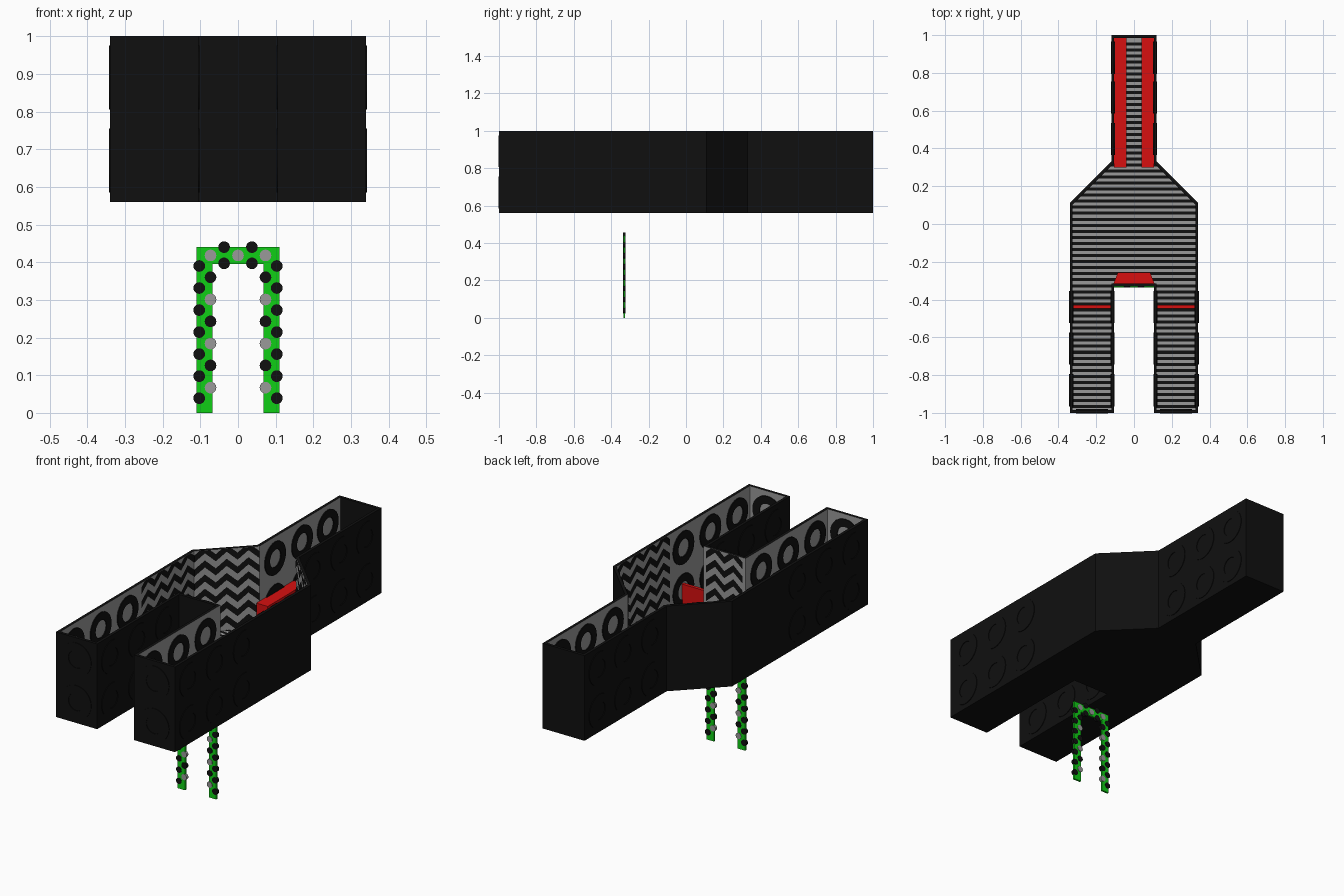
import bpy, bmesh, math
from mathutils import Matrix, Vector

cube = bpy.data.objects.get("Cube")
if cube:
    bpy.data.objects.remove(cube, do_unlink=True)

BOTTOM, TOP, T = 0.56, 1.0, 0.015
FLOOR = BOTTOM + T


def material(name, rgb):
    m = bpy.data.materials.new(name)
    m.use_nodes = True
    color = (*rgb, 1)
    m.diffuse_color = color
    m.node_tree.nodes["Principled BSDF"].inputs["Base Color"].default_value = color
    return m


BLACK = material("black", (0.005, 0.005, 0.005))
GREY = material("grey", (0.32, 0.32, 0.32))
RED = material("red", (0.68, 0.005, 0.005))
GREEN = material("green", (0.005, 0.62, 0.008))


def finish(bm, name, mats, mirror=False):
    me = bpy.data.meshes.new(name)
    bm.to_mesh(me)
    bm.free()
    for m in mats:
        me.materials.append(m)
    ob = bpy.data.objects.new(name, me)
    bpy.context.collection.objects.link(ob)
    if mirror:
        ob.modifiers.new("mirror", 'MIRROR').use_axis = (True, False, False)
    return ob


def add_prism(bm, points, z0, z1, matrix=Matrix()):
    """Extrude a flat outline from z0 to z1."""
    face = bm.faces.new([bm.verts.new(matrix @ Vector((x, y, z0))) for x, y in points])
    geom = bmesh.ops.extrude_face_region(bm, geom=[face], use_keep_orig=True)["geom"]
    verts = [g for g in geom if isinstance(g, bmesh.types.BMVert)]
    bmesh.ops.translate(bm, verts=verts, vec=matrix.to_3x3() @ Vector((0, 0, z1 - z0)))
    bmesh.ops.recalc_face_normals(bm, faces=bm.faces)


def rect(x0, x1, y0, y1):
    return [(x0, y0), (x1, y0), (x1, y1), (x0, y1)]


def wall_frame(p, q):
    """Local x runs along the wall, y up, z into the room."""
    along = Vector((q[0] - p[0], q[1] - p[1], 0)).normalized()
    up = Vector((0, 0, 1))
    m = Matrix((along, up, along.cross(up))).transposed().to_4x4()
    m.translation = (p[0], p[1], FLOOR)
    return m


# Open fork-shaped trough: black outside, grey inside
right_half = [(0.105, -0.33), (0.105, -1), (0.34, -1), (0.34, 0.11), (0.12, 0.33), (0.12, 1)]
outline = right_half + [(-x, y) for x, y in reversed(right_half)]
bm = bmesh.new()
add_prism(bm, outline, BOTTOM, TOP)
top = max(bm.faces, key=lambda f: f.calc_center_median().z)
bmesh.ops.inset_region(bm, faces=[top], thickness=T, use_even_offset=True)
floor = bmesh.ops.extrude_discrete_faces(bm, faces=[top])["faces"][0]
bmesh.ops.translate(bm, verts=floor.verts, vec=(0, 0, FLOOR - TOP))
for edge in floor.edges:
    for f in edge.link_faces:
        if f.calc_center_median().y < 0.9:
            f.material_index = 1
finish(bm, "trough", [BLACK, GREY])


# Black stripes across the floor
def half_width(y):
    return min(0.325, max(0.105, 0.325 - (y - 0.104)))


bm = bmesh.new()
STEP = 0.032
for i in range(61):
    y0 = -0.975 + i * STEP
    y1 = y0 + STEP / 2
    inner = 0.12 if y0 < -0.33 else 0
    pts = [(inner, y0), (half_width(y0), y0), (half_width(y1), y1), (inner, y1)]
    bm.faces.new([bm.verts.new((x, y, FLOOR + 0.003)) for x, y in pts])
finish(bm, "floor_stripes", [BLACK], mirror=True)

# Zigzag bands on the walls of the wide middle room
corner, neck = (-0.325, 0.104), (-0.105, 0.324)
panels = [((-0.325, -0.33), corner), (corner, neck), ((0, -0.315), (-0.105, -0.315))]
PERIOD, RISE, HALF = 0.073, 0.045, 0.052
bm = bmesh.new()
for p, q in panels:
    length = math.dist(p, q)
    count = max(1, round(length / HALF))
    du = length / count
    panel = bmesh.new()
    for row in range(-1, 7):
        for c in range(count):
            a = row * PERIOD + RISE * (c % 2)
            b = row * PERIOD + RISE * ((c + 1) % 2)
            w = PERIOD / 2
            pts = [(c * du, a), (c * du + du, b), (c * du + du, b + w), (c * du, a + w)]
            panel.faces.new([panel.verts.new((u, v, 0.003)) for u, v in pts])
    for height, side in ((0, -1), (TOP - FLOOR, 1)):
        geom = panel.verts[:] + panel.edges[:] + panel.faces[:]
        bmesh.ops.bisect_plane(panel, geom=geom, plane_co=(0, height, 0),
                               plane_no=(0, side, 0), clear_outer=True)
    panel.transform(wall_frame(p, q))
    me = bpy.data.meshes.new("zigzag_panel")
    panel.to_mesh(me)
    panel.free()
    bm.from_mesh(me)
    bpy.data.meshes.remove(me)
finish(bm, "wall_zigzags", [BLACK], mirror=True)


# Black rings set through the walls of the three arms
def add_ring(bm, matrix, outer=0.085, inner=0.045, z0=-0.018, z1=0.005, sides=28):
    loops = []
    for r, z in ((outer, z0), (outer, z1), (inner, z1), (inner, z0)):
        loops.append([bm.verts.new(matrix @ Vector((r * math.cos(t), r * math.sin(t), z)))
                      for t in (math.tau * i / sides for i in range(sides))])
    for k in range(4):
        a, b = loops[k], loops[(k + 1) % 4]
        for i in range(sides):
            j = (i + 1) % sides
            bm.faces.new((a[i], a[j], b[j], b[i]))


arm_spots, tail_spots = (0.105, 0.325, 0.545), (0.126, 0.346, 0.556)
ring_walls = [((-0.325, -0.985), (-0.325, -0.33), arm_spots),
              ((-0.12, -0.335), (-0.12, -0.985), (0.105, 0.325, 0.545)),
              ((-0.105, 0.324), (-0.105, 0.985), tail_spots),
              ((-0.12, -0.985), (-0.325, -0.985), (0.1025,))]
bm = bmesh.new()
for p, q, spots in ring_walls:
    for u in spots:
        for z in (0.67, 0.89):
            add_ring(bm, wall_frame(p, q) @ Matrix.Translation((u, z - FLOOR, 0)))
bmesh.ops.recalc_face_normals(bm, faces=bm.faces)
finish(bm, "wall_rings", [BLACK], mirror=True)

# Red benches, barriers and the block at the fork
bm = bmesh.new()
add_prism(bm, rect(-0.105, -0.04, 0.3, 0.985), FLOOR, 0.715)
finish(bm, "tail_bench", [RED], mirror=True)
bm = bmesh.new()
add_prism(bm, rect(0.12, 0.325, -0.447, -0.43), FLOOR, 0.705)
finish(bm, "arm_barrier", [RED], mirror=True)
bm = bmesh.new()
add_prism(bm, [(-0.11, -0.318), (0.11, -0.318), (0.085, -0.257), (-0.085, -0.257)], FLOOR, 0.705)
finish(bm, "fork_block", [RED])

# Green gateway frame standing below the fork
upright = Matrix.Translation((0, -0.33, 0)) @ Matrix.Rotation(math.pi / 2, 4, 'X')
arch = [(0.068, 0.395), (0.068, 0), (0.11, 0), (0.11, 0.44)]
bm = bmesh.new()
add_prism(bm, arch + [(-x, z) for x, z in reversed(arch)], -0.005, 0.005, upright)
finish(bm, "gateway_frame", [GREEN])

# Round studs on the gateway, black and grey
black_studs = [(0.103, 0.039 + 0.0585 * i) for i in range(7)]
black_studs += [(0.073, 0.126 + 0.117 * i) for i in range(3)]
black_studs += [(0.037, 0.44), (0.037, 0.397)]
grey_studs = [(0.073, 0.067 + 0.117 * i) for i in range(4)]
for name, studs, mat in (("black_studs", black_studs, BLACK), ("grey_studs", grey_studs, GREY)):
    bm = bmesh.new()
    spots = studs + [(-x, z) for x, z in studs]
    if mat is GREY:
        spots.append((0, 0.418))
    for x, z in spots:
        bmesh.ops.create_cone(bm, cap_ends=True, segments=20, radius1=0.0155, radius2=0.0155,
                              depth=0.014, matrix=upright @ Matrix.Translation((x, z, 0)))
    finish(bm, name, [mat])
